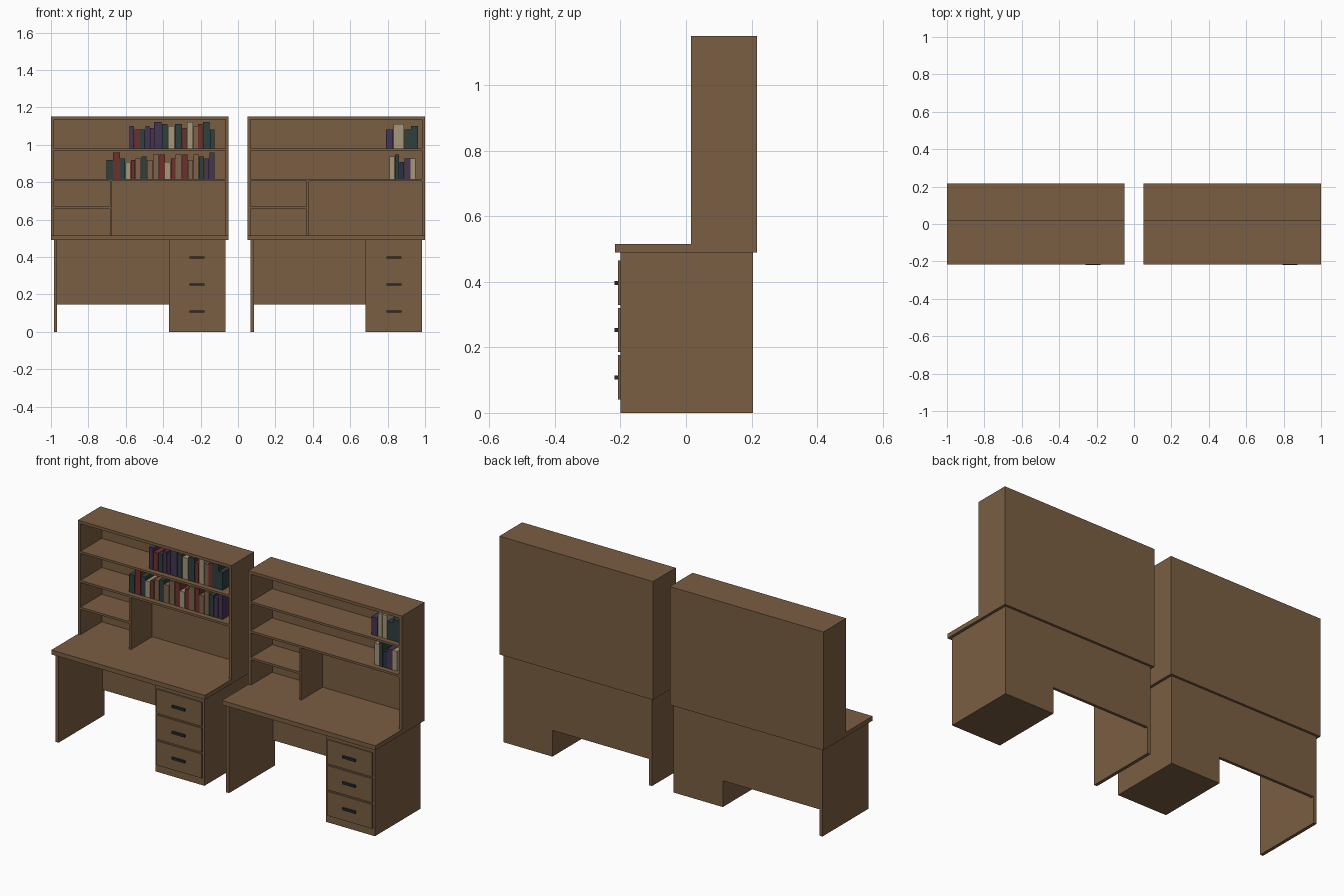
import bpy

default_cube = bpy.data.objects.get("Cube")
if default_cube:
    bpy.data.objects.remove(default_cube, do_unlink=True)


def make_material(name, colour):
    material = bpy.data.materials.new(name)
    material.use_nodes = True
    material.diffuse_color = (*colour, 1)
    shader = next(n for n in material.node_tree.nodes if n.type == 'BSDF_PRINCIPLED')
    shader.inputs["Base Color"].default_value = (*colour, 1)
    return material


wood = make_material("walnut wood", (0.195, 0.112, 0.055))
metal = make_material("dark handle metal", (0.02, 0.025, 0.03))
book_materials = {
    "r": make_material("red cover", (0.16, 0.03, 0.025)),
    "p": make_material("purple cover", (0.06, 0.035, 0.085)),
    "g": make_material("dark green cover", (0.03, 0.05, 0.05)),
    "c": make_material("cream cover", (0.38, 0.31, 0.20)),
    "b": make_material("brown cover", (0.20, 0.125, 0.07)),
    "n": make_material("navy cover", (0.025, 0.03, 0.06)),
}

# Unit cube faces as bit-indexed corners
CUBE_FACES = [(0, 2, 3, 1), (4, 5, 7, 6), (0, 1, 5, 4),
              (2, 6, 7, 3), (0, 4, 6, 2), (1, 3, 7, 5)]


def box(name, x, y, z, material):
    """Axis-aligned box; x, y and z are (low, high) pairs."""
    mesh = bpy.data.meshes.new(name)
    corners = [(a, b, c) for c in z for b in y for a in x]
    mesh.from_pydata(corners, [], CUBE_FACES)
    mesh.materials.append(material)
    bpy.context.collection.objects.link(bpy.data.objects.new(name, mesh))


HALF = 0.474                 # half the width of one desk
FRONT, BACK = 0.016, 0.217   # hutch depth
TOP_LOW, TOP_HIGH = 0.49, 0.515
HEIGHT = 1.15
BOARD = 0.016
SHELVES = (0.981, 0.818)     # upper faces of the full-width shelves


def build_desk(side, cx):
    def part(name, x, y, z, material=wood):
        box(f"{side}_{name}", (cx + x[0], cx + x[1]), y, z, material)

    # Desk: top, leg panel, modesty panel and drawer pedestal
    body_y = (-0.2, 0.204)
    edge = HALF - 0.015
    pedestal_x = (edge - 0.303, edge)
    part("desktop", (-HALF, HALF), (-BACK, BACK), (TOP_LOW, TOP_HIGH))
    part("leg_panel", (-edge, -edge + 0.018), body_y, (0, TOP_LOW))
    part("modesty_panel", (-edge + 0.018, pedestal_x[0]), (0.188, 0.204), (0.147, TOP_LOW))
    part("drawer_pedestal", pedestal_x, body_y, (0, TOP_LOW))

    # Drawers with bar handles
    middle = sum(pedestal_x) / 2
    for i in range(3):
        low = 0.041 + i * 0.1445
        z = low + 0.067
        part(f"drawer_front_{i + 1}", (middle - 0.139, middle + 0.139),
             (-0.207, -0.2), (low, low + 0.135))
        part(f"drawer_handle_{i + 1}", (middle - 0.04, middle + 0.04),
             (-0.218, -0.207), (z - 0.006, z + 0.006), metal)

    # Hutch: frame, back and shelves
    inner = HALF - BOARD
    depth = (FRONT, BACK - 0.012)
    for name, s in (("right", -1), ("left", 1)):
        part(f"hutch_side_{name}", sorted((s * inner, s * HALF)),
             (FRONT, BACK), (TOP_HIGH, HEIGHT))
    part("hutch_top", (-inner, inner), (FRONT, BACK), (HEIGHT - BOARD, HEIGHT))
    part("hutch_back", (-inner, inner), (depth[1], BACK), (TOP_HIGH, HEIGHT - BOARD))
    for i, z in enumerate(SHELVES):
        part(f"shelf_{i + 1}", (-inner, inner), depth, (z - 0.012, z))

    # Small compartment beside the open work area
    divider = -0.159
    part("divider", (divider, divider + 0.012), depth, (TOP_HIGH, SHELVES[1] - 0.012))
    part("small_shelf", (-inner, divider), depth, (0.657, 0.669))


def book_row(name, x, z, books):
    """Each book is a cover letter, thickness in mm and height in cm."""
    for i, book in enumerate(books.split()):
        width, height = book[1:].split("x")
        step = int(width) / 1000
        box(f"{name}_book_{i + 1}", (x, x + step - 0.002), (0.045, 0.15),
            (z, z + int(height) / 100), book_materials[book[0]])
        x += step


build_desk("right_desk", -0.526)
build_desk("left_desk", 0.526)

# Books on the upper and lower shelves
book_row("right_upper", -0.58, SHELVES[0],
         "p27x12 r30x10 g28x10 p25x12 p21x11 p43x14 g32x13 c37x12 "
         "g39x13 r25x11 c35x14 b25x12 r25x13 g37x14 g27x10")
book_row("right_lower", -0.703, SHELVES[1],
         "g36x10 r37x14 g29x11 c29x9 r24x10 b32x11 g29x12 b32x10 b34x13 r32x13 "
         "c30x9 r26x11 b36x13 r29x13 b29x10 b31x13 g28x12 p27x11 p29x14")
book_row("left_upper", 0.791, SHELVES[0], "p41x10 c27x13 c31x13 g36x10 g39x12")
book_row("left_lower", 0.81, SHELVES[1], "c30x12 g23x13 n26x9 p34x11 c29x11")
